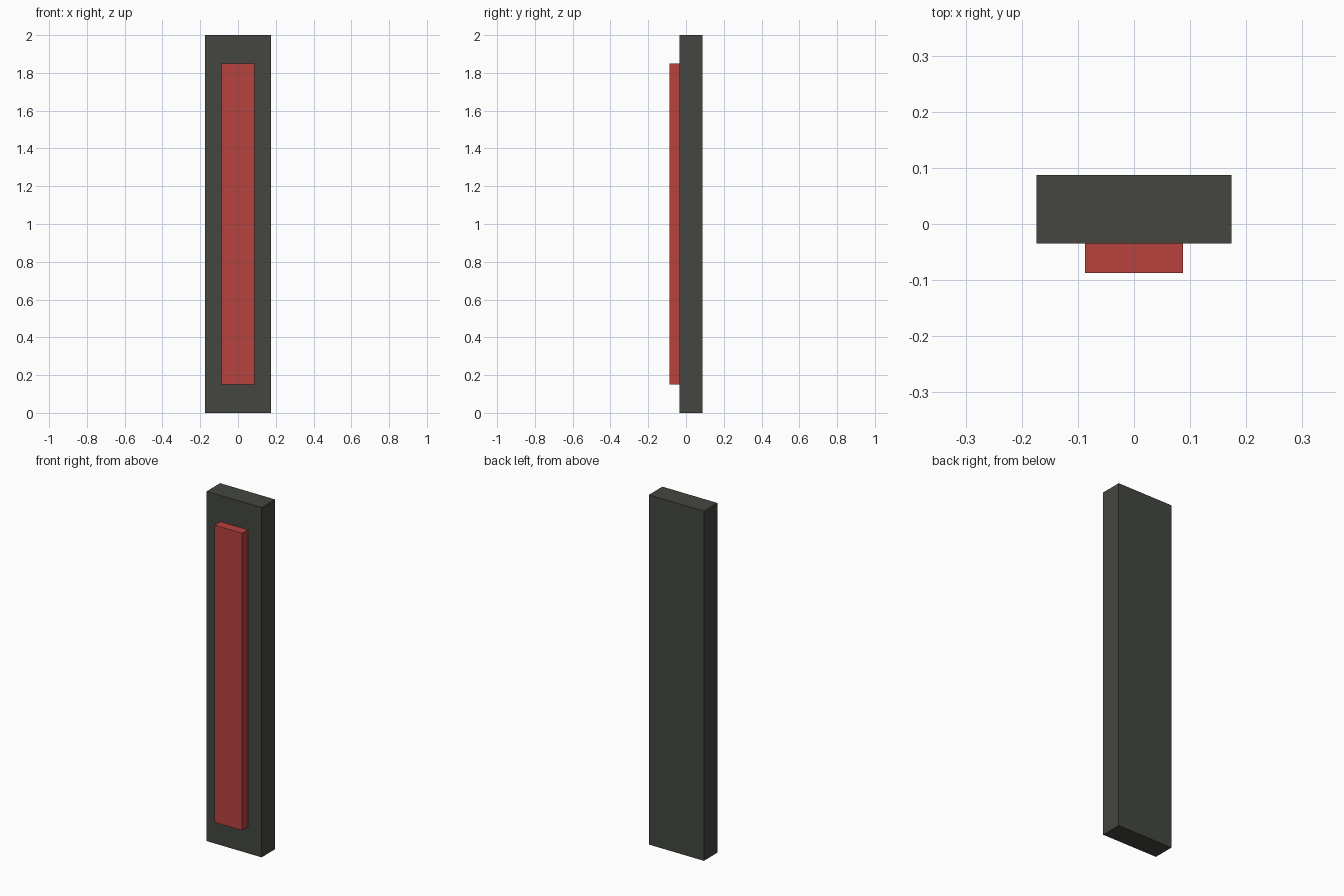
import bpy

if "Cube" in bpy.data.objects:
    bpy.data.objects.remove(bpy.data.objects["Cube"])


def material(name, color):
    mat = bpy.data.materials.new(name)
    mat.diffuse_color = (*color, 1.0)
    mat.use_nodes = True
    mat.node_tree.nodes["Principled BSDF"].inputs["Base Color"].default_value = mat.diffuse_color
    return mat


def box(name, x, y, z, mat):
    """Box from (min, max) ranges on each axis."""
    center = [(a + b) / 2 for a, b in (x, y, z)]
    bpy.ops.mesh.primitive_cube_add(size=1, location=center)
    obj = bpy.context.object
    obj.name = name
    obj.scale = [b - a for a, b in (x, y, z)]
    bpy.ops.object.transform_apply(location=False, rotation=False, scale=True)
    obj.data.materials.append(mat)
    return obj


dark = material("dark_grey", (0.058, 0.061, 0.051))
red = material("red", (0.485, 0.054, 0.048))

# Tall backing slab
box("housing", (-0.174, 0.174), (-0.035, 0.087), (0, 2), dark)

# Raised panel on the front face
box("front_panel", (-0.087, 0.087), (-0.087, -0.035), (0.15, 1.85), red)
